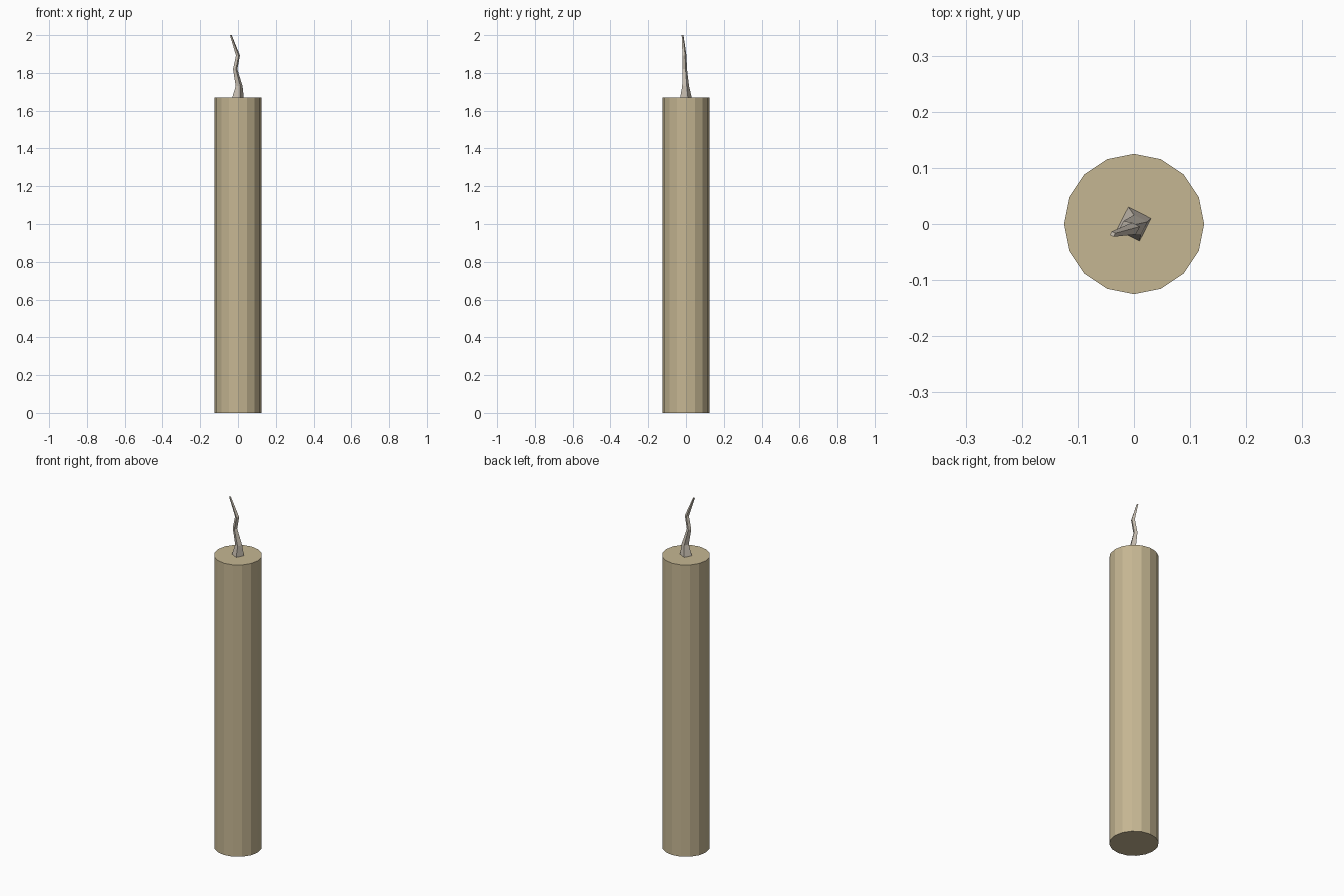
import bpy, bmesh, math

if "Cube" in bpy.data.objects:
    bpy.data.objects.remove(bpy.data.objects["Cube"])


def material(name, color):
    m = bpy.data.materials.new(name)
    m.diffuse_color = color
    m.use_nodes = True
    m.node_tree.nodes["Principled BSDF"].inputs["Base Color"].default_value = m.diffuse_color
    return m


def loft(name, rings, sides, turn, mat):
    """Flat-faced tube through (x, y, z, radius) rings, capped at both ends."""
    bm = bmesh.new()
    loops = []
    for x, y, z, r in rings:
        angles = [turn + 2 * math.pi * i / sides for i in range(sides)]
        loops.append([bm.verts.new((x + r * math.cos(a), y + r * math.sin(a), z))
                      for a in angles])
    for low, high in zip(loops, loops[1:]):
        for i in range(sides):
            j = (i + 1) % sides
            bm.faces.new((low[i], low[j], high[j], high[i]))
    bm.faces.new(loops[0][::-1])
    bm.faces.new(loops[-1])
    mesh = bpy.data.meshes.new(name)
    bm.to_mesh(mesh)
    bm.free()
    mesh.materials.append(mat)
    obj = bpy.data.objects.new(name, mesh)
    bpy.context.collection.objects.link(obj)
    return obj


wax = material("wax", (0.56, 0.47, 0.29, 1))
fibre = material("wick_fibre", (0.60, 0.54, 0.46, 1))

# Candle body: 16-sided cylinder
loft("candle_body", [(0, 0, 0, 0.125), (0, 0, 1.67, 0.125)], 16, 0, wax)

# Wick: crooked four-sided taper
loft("wick", [(0, 0, 1.67, 0.032),
              (0.006, -0.002, 1.73, 0.019),
              (-0.015, -0.006, 1.82, 0.012),
              (0.0, -0.008, 1.892, 0.011),
              (-0.038, -0.018, 2.0, 0.005)], 4, math.radians(18), fibre)
